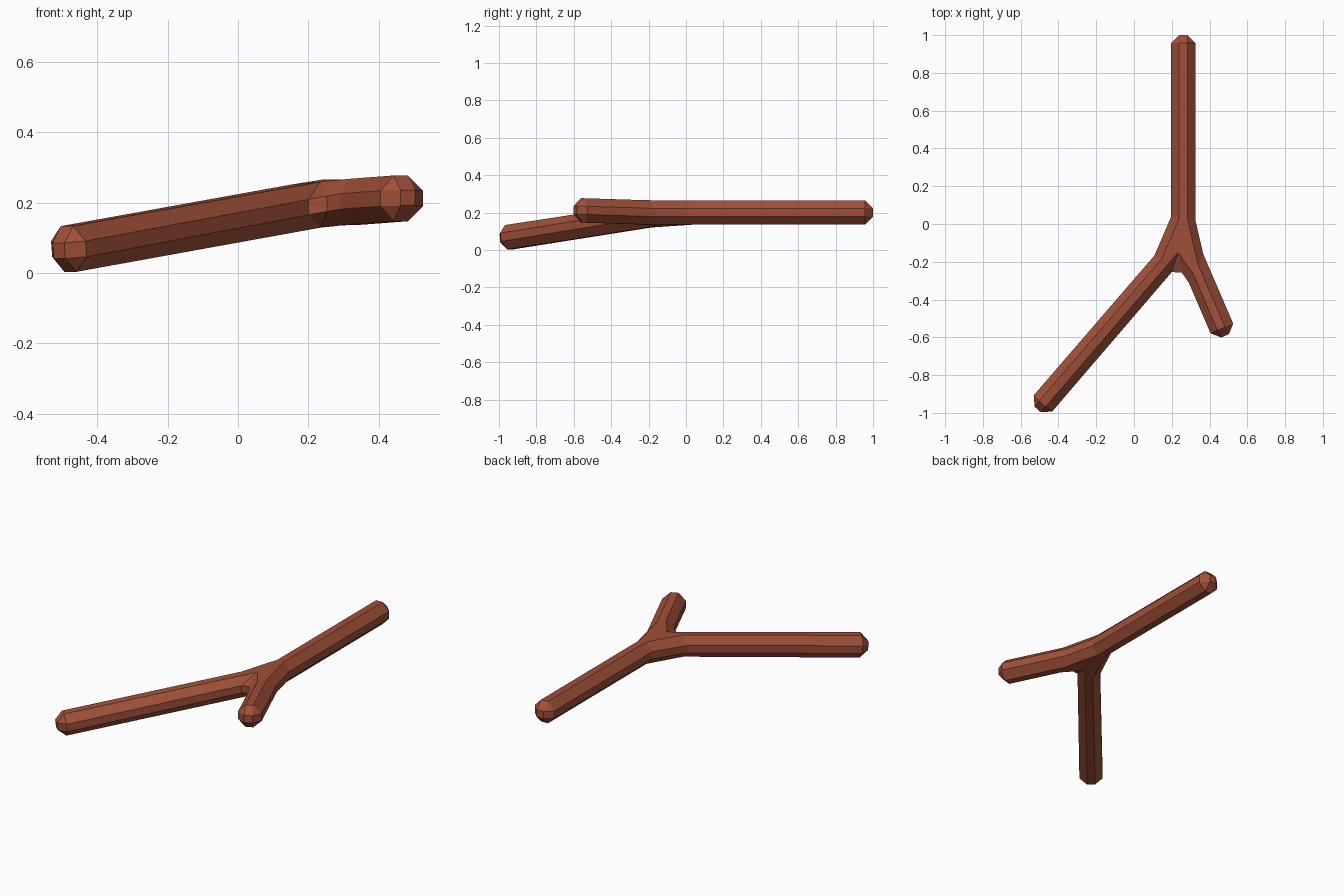
import bpy
import math

if "Cube" in bpy.data.objects:
    bpy.data.objects.remove(bpy.data.objects["Cube"])

H = 0.065  # half thickness of the stick

# Plan outline of the forked stick, clockwise from above: x, y, centre height, tilt x, tilt y
plan = [
    (0.195, 1.0, 0.20, 0, 0), (0.325, 1.0, 0.20, 0, 0),            # 0,1 long straight end
    (0.325, 0.02, 0.20, 0, 0),                                     # 2 right shoulder
    (0.367, -0.16, 0.20, 0, 0),                                    # 3 short branch root
    (0.542, -0.566, 0.213, 0, 0), (0.422, -0.618, 0.213, 0, 0),    # 4,5 short branch end
    (0.29, -0.31, 0.203, 0, 0),                                    # 6 short branch inner bend
    (0.228, -0.222, 0.192, 0, 0),                                  # 7 crotch
    (-0.459, -1.023, 0.063, -0.075, -0.087),                       # 8 long branch end, inner
    (-0.557, -0.937, 0.063, -0.075, -0.087),                       # 9 long branch end, outer
    (0.108, -0.167, 0.182, 0, 0),                                  # 10 long branch root
    (0.195, 0.035, 0.20, 0, 0),                                    # 11 left shoulder
]
n = len(plan)
verts = [(x + s * H * tx, y + s * H * ty, z + s * H)
         for s in (1, -1) for x, y, z, tx, ty in plan]

# Top and bottom cells, then the side walls
cells = [(0, 1, 2, 11), (11, 2, 3, 6, 7, 10), (3, 4, 5, 6), (10, 7, 8, 9)]
faces = [tuple(reversed(c)) for c in cells]
faces += [tuple(i + n for i in c) for c in cells]
faces += [(i, (i + 1) % n, (i + 1) % n + n, i + n) for i in range(n)]

mesh = bpy.data.meshes.new("forked_stick")
mesh.from_pydata(verts, [], faces)
mesh.update()
stick = bpy.data.objects.new("forked_stick", mesh)
bpy.context.collection.objects.link(stick)

# Wide single chamfer makes the eight-sided section, blunt tips and webbed crotch
bevel = stick.modifiers.new("chamfer", 'BEVEL')
bevel.width = 0.043
bevel.segments = 1
bevel.limit_method = 'ANGLE'
bevel.angle_limit = math.radians(35)

bark = bpy.data.materials.new("bark")
bark.diffuse_color = (0.35, 0.08, 0.04, 1)
bark.use_nodes = True
bark.node_tree.nodes["Principled BSDF"].inputs["Base Color"].default_value = bark.diffuse_color
mesh.materials.append(bark)
